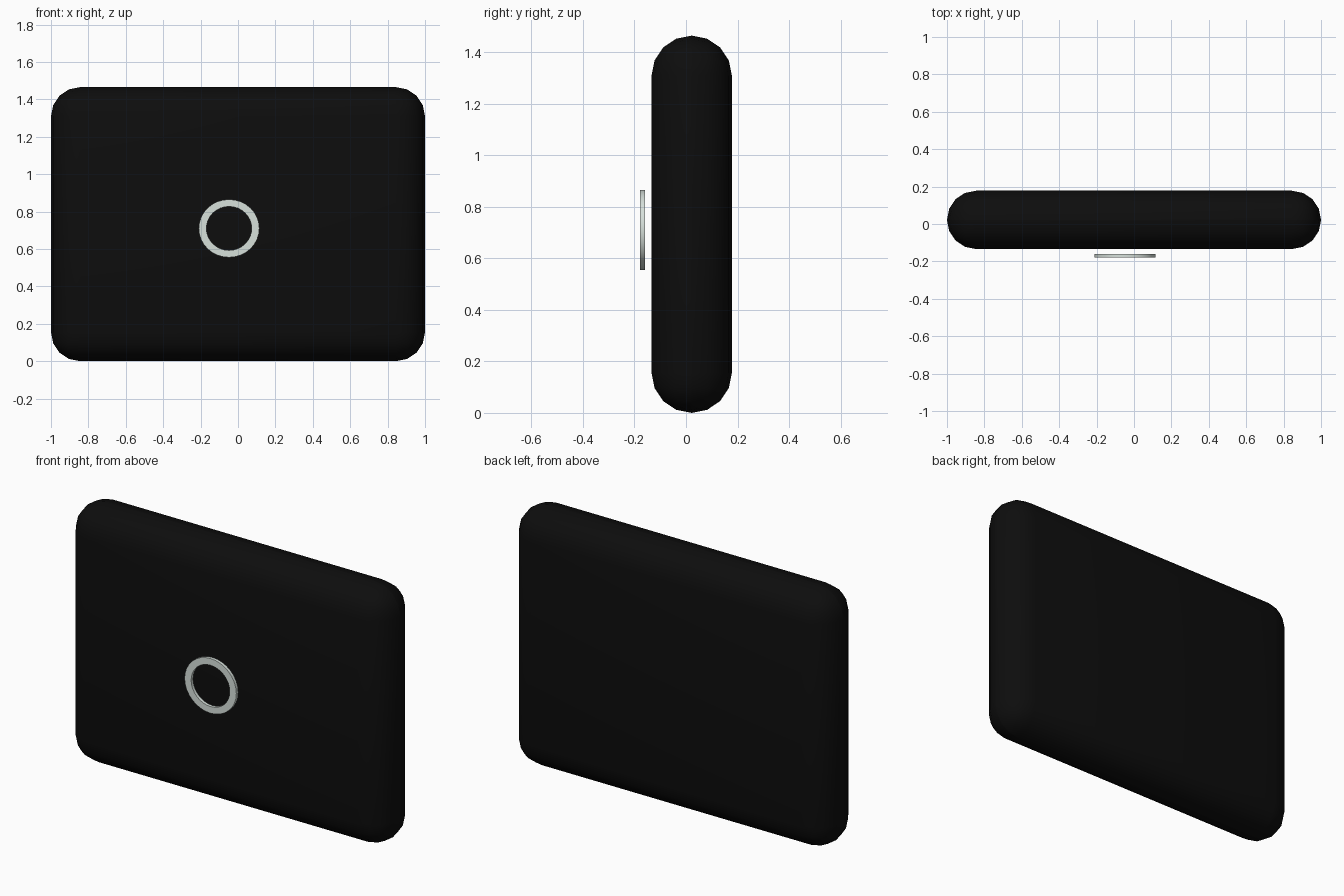
import bpy, bmesh
from math import cos, sin, tau

if "Cube" in bpy.data.objects:
    bpy.data.objects.remove(bpy.data.objects["Cube"])


def paint(obj, name, rgb):
    mat = bpy.data.materials.new(name)
    mat.diffuse_color = (*rgb, 1)
    mat.use_nodes = True
    mat.node_tree.nodes["Principled BSDF"].inputs["Base Color"].default_value = mat.diffuse_color
    obj.data.materials.append(mat)


def add_object(name, bm):
    bmesh.ops.recalc_face_normals(bm, faces=bm.faces)
    mesh = bpy.data.meshes.new(name)
    bm.to_mesh(mesh)
    bm.free()
    obj = bpy.data.objects.new(name, mesh)
    bpy.context.collection.objects.link(obj)
    bpy.ops.object.select_all(action='DESELECT')
    obj.select_set(True)
    bpy.context.view_layer.objects.active = obj
    bpy.ops.object.shade_smooth_by_angle(angle=0.6)
    return obj


# Slab with fully rounded rims
W, D, H = 2.0, 0.312, 1.465
bm = bmesh.new()
bmesh.ops.create_cube(bm, size=1)
for v in bm.verts:
    v.co = (v.co.x * W, v.co.y * D + 0.022, v.co.z * H + H / 2)
bmesh.ops.bevel(bm, geom=bm.edges[:], offset=D / 2 - 0.0005, segments=4,
                profile=0.5, affect='EDGES')
paint(add_object("body_slab", bm), "black", (0.004, 0.004, 0.004))

# Flat, slightly oval ring floating in front of the slab
N = 32
CX, CZ = -0.048, 0.71
section = [(0.162, 0.155, -0.178), (0.162, 0.155, -0.160),
           (0.121, 0.117, -0.160), (0.121, 0.117, -0.178)]
bm = bmesh.new()
loops = [[bm.verts.new((CX + rx * cos(tau * i / N), y, CZ + rz * sin(tau * i / N)))
          for i in range(N)] for rx, rz, y in section]
for k in range(4):
    a, b = loops[k], loops[(k + 1) % 4]
    for i in range(N):
        j = (i + 1) % N
        bm.faces.new((a[i], a[j], b[j], b[i]))
paint(add_object("front_ring", bm), "pale_silver", (0.68, 0.75, 0.71))
